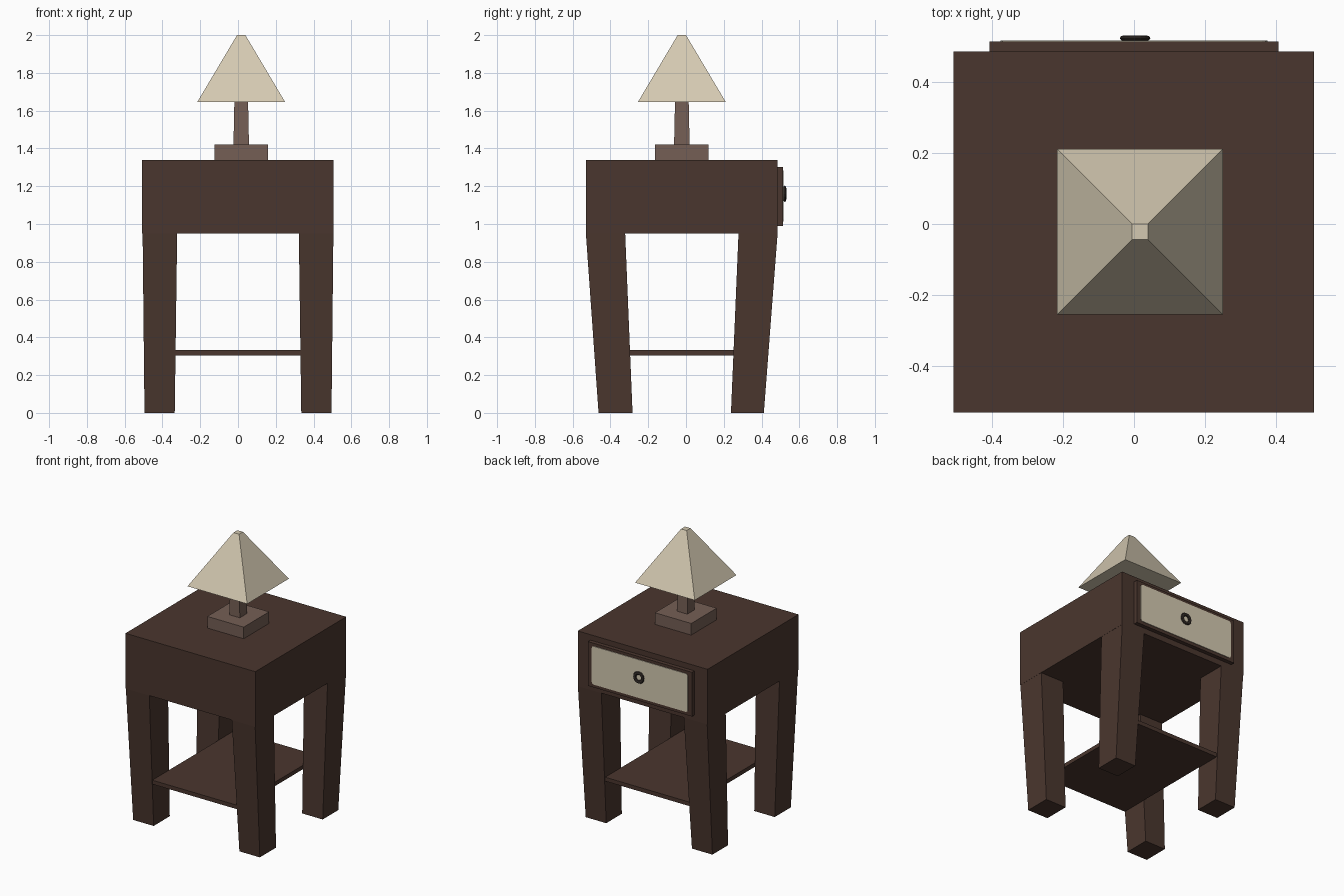
import bpy, bmesh, math

if "Cube" in bpy.data.objects:
    bpy.data.objects.remove(bpy.data.objects["Cube"])


def mat(name, r, g, b):
    m = bpy.data.materials.new(name)
    lin = [((c / 255 + 0.055) / 1.055) ** 2.4 for c in (r, g, b)]
    m.diffuse_color = (*lin, 1)
    m.use_nodes = True
    m.node_tree.nodes["Principled BSDF"].inputs["Base Color"].default_value = m.diffuse_color
    return m


WOOD = mat("dark wood", 74, 54, 46)
LAMP = mat("lamp brown", 117, 95, 85)
CREAM = mat("cream", 212, 201, 177)
METAL = mat("dark metal", 48, 41, 37)


def loft(name, bottom, top, z0, z1, material):
    """Box whose bottom and top are rectangles (x0, x1, y0, y1)."""
    bm = bmesh.new()
    rings = []
    for (x0, x1, y0, y1), z in ((bottom, z0), (top, z1)):
        rings.append([bm.verts.new((x, y, z))
                      for x, y in ((x0, y0), (x1, y0), (x1, y1), (x0, y1))])
    lo, hi = rings
    bm.faces.new(lo[::-1])
    bm.faces.new(hi)
    for i in range(4):
        j = (i + 1) % 4
        bm.faces.new((lo[i], lo[j], hi[j], hi[i]))
    bmesh.ops.recalc_face_normals(bm, faces=bm.faces)
    me = bpy.data.meshes.new(name)
    bm.to_mesh(me)
    bm.free()
    me.materials.append(material)
    ob = bpy.data.objects.new(name, me)
    bpy.context.collection.objects.link(ob)
    return ob


def box(name, rect, z0, z1, material):
    return loft(name, rect, rect, z0, z1, material)


def square(h, cx=0.017, cy=-0.022):
    return (cx - h, cx + h, cy - h, cy + h)


# Table body and lower shelf
box("table_body", (-0.508, 0.506, -0.53, 0.485), 0.95, 1.34, WOOD)
box("lower_shelf", (-0.33, 0.33, -0.485, 0.43), 0.305, 0.333, WOOD)

# Tapered, inward-leaning legs
for side, s in (("left", -1), ("right", 1)):
    xb = sorted((s * 0.335, s * 0.495))
    xt = sorted((s * 0.322, s * 0.505))
    loft("front_leg_" + side, (*xb, -0.463, -0.283), (*xt, -0.53, -0.322), 0, 0.95, WOOD)
    loft("back_leg_" + side, (*xb, 0.238, 0.412), (*xt, 0.278, 0.485), 0, 0.95, WOOD)

# Drawer on the back, with a cream plate that has clipped corners
box("drawer_front", (-0.406, 0.406, 0.48, 0.513), 0.99, 1.302, WOOD)
panel = box("drawer_panel", (-0.375, 0.375, 0.509, 0.517), 1.012, 1.282, CREAM)
bm = bmesh.new()
bm.from_mesh(panel.data)
corners = [e for e in bm.edges if abs(e.verts[0].co.y - e.verts[1].co.y) > 0.001]
bmesh.ops.bevel(bm, geom=corners, offset=0.015, segments=2, affect='EDGES', profile=0.5)
bm.to_mesh(panel.data)
bm.free()

# Ring pull
bpy.ops.mesh.primitive_torus_add(major_radius=0.031, minor_radius=0.012,
                                 major_segments=16, minor_segments=8,
                                 location=(0.003, 0.523, 1.16),
                                 rotation=(math.pi / 2, 0, 0))
ring = bpy.context.object
ring.name = "drawer_ring"
ring.scale = (1, 1, 0.65)
ring.data.materials.append(METAL)

# Lamp
box("lamp_base", square(0.142), 1.34, 1.422, LAMP)
loft("lamp_stem", square(0.041), square(0.036), 1.422, 1.66, LAMP)
loft("lamp_shade", square(0.233), square(0.022), 1.645, 2.0, CREAM)
